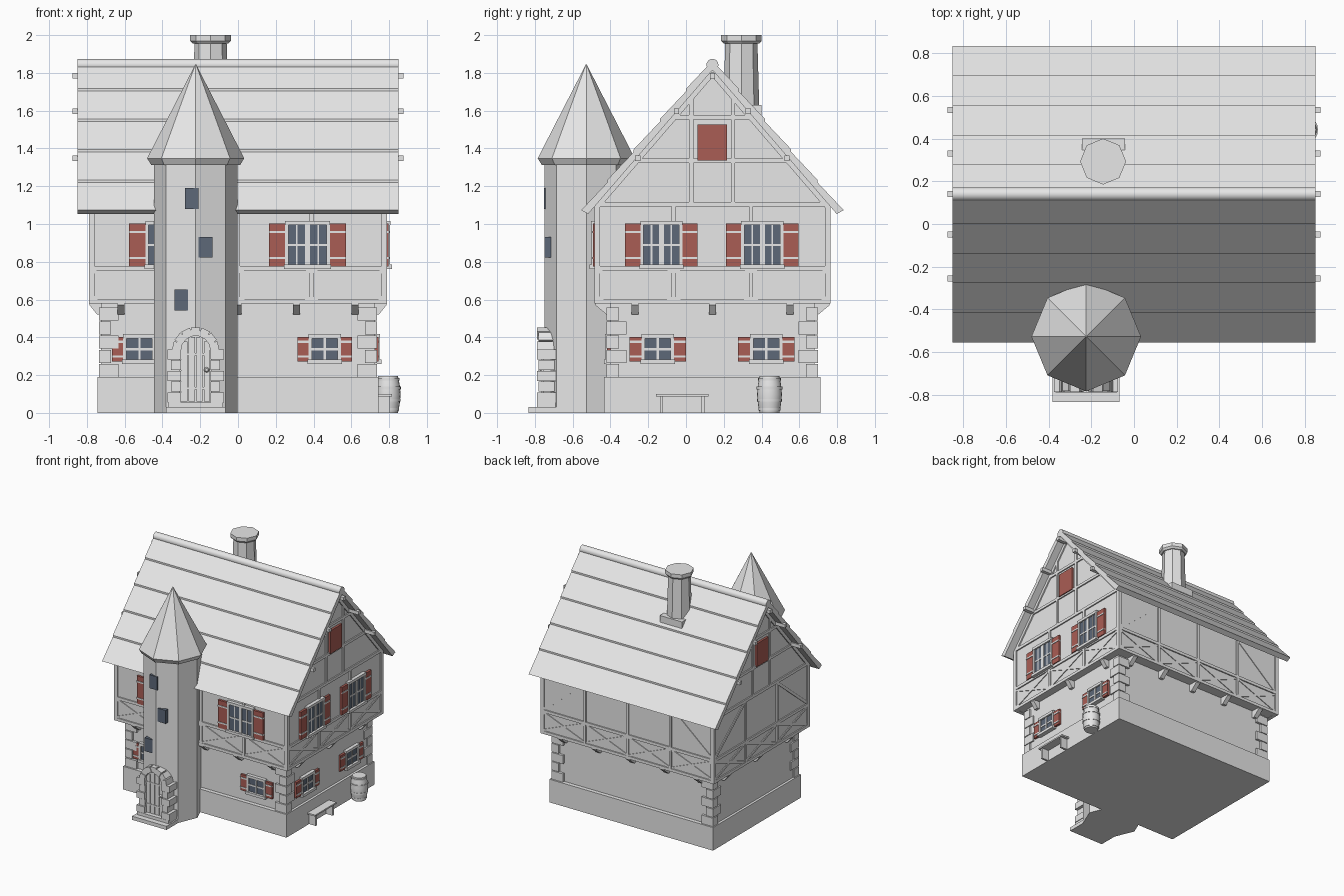
import bpy, bmesh, math
from mathutils import Matrix, Vector

cube = bpy.data.objects.get("Cube")
if cube:
    bpy.data.objects.remove(cube, do_unlink=True)


def material(name, rgb):
    m = bpy.data.materials.new(name)
    m.use_nodes = True
    m.diffuse_color = (*rgb, 1)
    m.node_tree.nodes["Principled BSDF"].inputs["Base Color"].default_value = (*rgb, 1)
    return m


GREY = material("plaster grey", (0.8, 0.8, 0.8))
RED = material("shutter red", (0.4, 0.11, 0.09))
BLUE = material("glass blue", (0.11, 0.14, 0.19))

parts = {}
T, R = Matrix.Translation, Matrix.Rotation


def part(name, mat):
    if name not in parts:
        parts[name] = (bmesh.new(), mat)
    return parts[name][0]


def side(degrees, x=0, y=0.14):
    """Wall frame: local x runs along the wall, local -y points outward."""
    return T((x, y, 0)) @ R(math.radians(degrees), 4, 'Z')


def box(name, M, u, d, z, mat=GREY):
    """Box from ranges along the wall, outward and up."""
    c = Vector(((u[0] + u[1]) / 2, -(d[0] + d[1]) / 2, (z[0] + z[1]) / 2))
    s = Matrix.Diagonal((u[1] - u[0], d[1] - d[0], z[1] - z[0], 1))
    bmesh.ops.create_cube(part(name, mat), size=1, matrix=M @ T(c) @ s)


def beam(name, M, a, b, d, w=0.022):
    """Timber between two (u, z) points on a wall."""
    du, dz = b[0] - a[0], b[1] - a[1]
    L = math.hypot(du, dz) / 2
    F = M @ T(((a[0] + b[0]) / 2, 0, (a[1] + b[1]) / 2)) @ R(-math.atan2(dz, du), 4, 'Y')
    box(name, F, (-L, L), d, (-w / 2, w / 2))


def prism(name, M, pts, d, mat=GREY):
    """Outline in the (u, z) plane, extruded outward."""
    bm = part(name, mat)
    f, k = [[bm.verts.new(M @ Vector((u, -o, z))) for u, z in pts] for o in d]
    bm.faces.new(f)
    bm.faces.new(k[::-1])
    for i in range(len(pts)):
        j = (i + 1) % len(pts)
        bm.faces.new((f[i], k[i], k[j], f[j]))


def lathe(name, M, profile, segs=8, mat=GREY):
    bm = part(name, mat)
    rings = []
    for r, z in profile:
        rings.append([bm.verts.new(M @ Vector((r * math.cos(t), r * math.sin(t), z)))
                      for t in (2 * math.pi * i / segs for i in range(segs))])
    for a, b in zip(rings, rings[1:]):
        for i in range(segs):
            j = (i + 1) % segs
            bm.faces.new((a[i], a[j], b[j], b[i]))
    bm.faces.new(rings[0][::-1])
    bm.faces.new(rings[-1])


FRONT, RIGHT, BACK, LEFT = (side(a) for a in (0, 90, 180, -90))
WORLD = side(0, 0, 0)

# Plinth, ground floor and gabled upper storey
box("plinth", FRONT, (-0.745, 0.745), (-0.573, 0.573), (0, 0.19))
box("ground_floor", FRONT, (-0.725, 0.725), (-0.54, 0.54), (0.18, 0.6))
prism("upper_storey", RIGHT, [(-0.615, 0.58), (0.615, 0.58), (0.615, 1.115),
                              (0, 1.83), (-0.615, 1.115)], (-0.78, 0.78))

# Corner stones
for sx in (-1, 1):
    for sy in (-1, 1):
        for i in range(5):
            lx, ly = (0.105, 0.065) if i % 2 == 0 else (0.065, 0.105)
            u = sorted((sx * 0.737, sx * (0.737 - lx)))
            d = sorted((sy * 0.56, sy * (0.56 - ly)))
            z = 0.19 + i * 0.075
            box("corner_stones", FRONT, u, d, (z, z + 0.069))

# Roof with overlapping courses, ridge roll and purlin ends
def roof_line(o):
    return 1.878 - 1.158 * o


STEP = 0.139
slope = []
for k in range(5):
    slope += [(k * STEP, roof_line(k * STEP) - 0.014),
              ((k + 1) * STEP, roof_line((k + 1) * STEP))]
slope += [(0.658, roof_line(0.658) - 0.063), (0, 1.815)]
for s in (-1, 1):
    prism("roof", RIGHT, [(s * o, z) for o, z in slope], (-0.85, 0.85))
lathe("ridge_roll", T((0, 0.14, 1.842)) @ R(math.pi / 2, 4, 'Y'),
      [(0.032, -0.85), (0.032, 0.85)], 16)
for o, z in ((0, 1.785), (0.19, 1.597), (-0.19, 1.597), (0.395, 1.348), (-0.395, 1.348)):
    box("purlins", RIGHT, (o - 0.014, o + 0.014), (-0.875, 0.875), (z - 0.014, z + 0.014))

# Timber framing and corbels on each wall
walls = [(FRONT, 0.79, 0.615, 4, 0.54, (-0.62, -0.31, 0, 0.31, 0.62), False),
         (BACK, 0.79, 0.615, 4, 0.54, (-0.62, -0.31, 0, 0.31, 0.62), True),
         (RIGHT, 0.625, 0.78, 3, 0.725, (-0.41, 0, 0.41), False),
         (LEFT, 0.625, 0.78, 3, 0.725, (-0.41, 0, 0.41), True)]
for M, half, d, n, low, corbels, braced in walls:
    face, thin = (d - 0.02, d + 0.01), (d - 0.02, d + 0.006)
    for z in (0.59, 0.765, 1.105):
        beam("timber_rails", M, (-half, z), (half, z), face, 0.024)
    width = 2 * (half - 0.011) / n
    posts = [-half + 0.011 + i * width for i in range(n + 1)]
    for i, u in enumerate(posts):
        beam("timber_posts", M, (u, 0.58), (u, 1.1), face)
        if i < n:
            v = posts[i + 1]
            beam("cross_braces", M, (u, 0.6), (v, 0.755), thin, 0.018)
            beam("cross_braces", M, (u, 0.755), (v, 0.6), thin, 0.018)
    if braced:
        for s in (-1, 1):
            beam("long_braces", M, (s * (half - 0.02), 0.775),
                 (s * (half - width), 1.09), thin)
    for u in corbels:
        prism("corbels", M @ T((u, 0, 0)) @ R(-math.pi / 2, 4, 'Z'),
              [(low - 0.02, 0.52), (low + 0.02, 0.52), (d + 0.005, 0.57),
               (d + 0.005, 0.59), (low - 0.02, 0.59)], (-0.018, 0.018))

# Gable framing and hatches
for M in (RIGHT, LEFT):
    d = (0.76, 0.79)
    for z, o in ((1.335, 0.405), (1.565, 0.205)):
        beam("gable_timbers", M, (-o, z), (o, z), d)
    for u in (-0.112, 0.108):
        beam("gable_timbers", M, (u, 1.1), (u, 1.68), d)
    for s in (-1, 1):
        beam("gable_timbers", M, (0, 1.8), (s * 0.61, 1.8 - 1.158 * 0.61), d, 0.03)
    box("gable_hatch", M, (-0.078, 0.076), (0.77, 0.798), (1.337, 1.528), RED)


def window(M, u, d, half, z0, z1, shutter, double):
    """Framed window with glass, bars, sill and a pair of banded shutters."""
    rim = 0.018
    box("window_glass", M, (u - half, u + half), (d, d + 0.015), (z0, z1), BLUE)
    for s in (-1, 1):
        a, b = sorted((u + s * half, u + s * (half - rim)))
        box("window_frames", M, (a, b), (d, d + 0.025), (z0, z1))
        a, b = sorted((u + s * half, u + s * (half + shutter)))
        box("shutters", M, (a, b), (d, d + 0.018), (z0, z1), RED)
        for t in (0.2, 0.8):
            z = z0 + t * (z1 - z0)
            box("shutter_bands", M, (a, b), (d, d + 0.022), (z - 0.006, z + 0.006))
        if double:
            c = u + s * half * 0.47
            box("window_bars", M, (c - 0.004, c + 0.004), (d, d + 0.018), (z0, z1))
    m, h = (z0 + z1) / 2, 0.013 if double else 0.006
    box("window_bars", M, (u - h, u + h), (d, d + 0.021), (z0, z1))
    box("window_bars", M, (u - half, u + half), (d, d + 0.019), (m - 0.006, m + 0.006))
    box("window_sills", M, (u - half - 0.005, u + half + 0.005), (d, d + 0.035),
        (z0 - 0.012, z0 + 0.01))
    box("window_frames", M, (u - half, u + half), (d, d + 0.028), (z1 - 0.008, z1 + 0.014))


for u in (-0.372, 0.368):
    window(FRONT, u, 0.615, 0.119, 0.775, 1.003, 0.086, True)
for u in (-0.27, 0.264):
    window(RIGHT, u, 0.78, 0.112, 0.775, 1.003, 0.08, True)
for u in (-0.522, 0.459):
    window(FRONT, u, 0.54, 0.086, 0.272, 0.403, 0.058, False)
for u in (-0.29, 0.285):
    window(RIGHT, u, 0.725, 0.086, 0.272, 0.403, 0.063, False)

# Stair tower with pointed roof and small windows
TOWER = T((-0.224, -0.528, 0))
lathe("tower", TOWER, [(0.222, 0), (0.222, 1.33)])
lathe("tower_roof", TOWER, [(0.235, 1.312), (0.257, 1.348), (0.002, 1.845)])
for x, z, d in ((-0.245, 1.135, 0.753), (-0.172, 0.877, 0.748), (-0.3, 0.597, 0.738)):
    box("tower_windows", WORLD, (x - 0.036, x + 0.036), (0.64, d), (z - 0.055, z + 0.055), BLUE)

# Entrance: steps, plank door and stone arch
DOOR = side(0, -0.224, 0)
box("steps", DOOR, (-0.157, 0.157), (0.65, 0.835), (0, 0.03))
box("steps", DOOR, (-0.145, 0.145), (0.65, 0.79), (0.03, 0.055))
SPRING = 0.33
arc = [math.pi * i / 12 for i in range(13)]
prism("door", DOOR, [(-0.085, 0.05), (0.085, 0.05)] +
      [(0.085 * math.cos(t), SPRING + 0.085 * math.sin(t)) for t in arc], (0.65, 0.756))
for u in (-0.06, -0.02, 0.02, 0.06):
    top = SPRING + math.sqrt(0.08 ** 2 - u * u) - 0.006
    box("door_planks", DOOR, (u - 0.017, u + 0.017), (0.7, 0.764), (0.06, top))
for z in (0.13, 0.31):
    box("door_hinges", DOOR, (-0.08, 0.05), (0.75, 0.768), (z - 0.006, z + 0.006))
lathe("door_knob", DOOR @ T((0.058, -0.76, 0.228)) @ R(math.pi / 2, 4, 'X'),
      [(0.008, 0), (0.014, 0.01), (0.008, 0.02)], 12)
for i in range(5):
    w, z = (0.15 if i % 2 == 0 else 0.13), 0.055 + i * 0.057
    for s in (-1, 1):
        u = sorted((s * 0.078, s * w))
        box("door_jambs", DOOR, u, (0.66, 0.788 - 0.006 * (i % 2)), (z, z + 0.053))
for i in range(7):
    F = DOOR @ T((0, 0, SPRING)) @ R(math.radians(-78 + 26 * i), 4, 'Y')
    box("door_arch", F, (-0.024, 0.024), (0.66, 0.788 - 0.006 * (i % 2)), (0.076, 0.123))

# Chimney
CHIMNEY = T((-0.145, 0.293, 0))
box("chimney_base", WORLD, (-0.243, -0.042), (-0.4, -0.22), (1.5, 1.63))
lathe("chimney", CHIMNEY, [(0.098, 1.5), (0.085, 1.97)])
lathe("chimney_cap", CHIMNEY, [(0.094, 1.955), (0.108, 1.97), (0.108, 2.0)])

# Barrel with hoops, and bench
BARREL = T((0.795, 0.442, 0))
lathe("barrel", BARREL, [(0.052, 0), (0.061, 0.045), (0.066, 0.098),
                         (0.061, 0.15), (0.052, 0.195)], 20)
for z, r in ((0.012, 0.058), (0.06, 0.066), (0.125, 0.068), (0.172, 0.06)):
    lathe("barrel_hoops", BARREL, [(r, z), (r, z + 0.014)], 20)
box("bench_seat", RIGHT, (-0.3, -0.02), (0.735, 0.815), (0.088, 0.1))
for u in (-0.27, -0.05):
    box("bench_legs", RIGHT, (u - 0.008, u + 0.008), (0.745, 0.805), (0, 0.09))

# Turn the collected parts into objects
for name, (bm, mat) in parts.items():
    bmesh.ops.recalc_face_normals(bm, faces=bm.faces)
    mesh = bpy.data.meshes.new(name)
    bm.to_mesh(mesh)
    bm.free()
    mesh.materials.append(mat)
    ob = bpy.data.objects.new(name, mesh)
    bpy.context.collection.objects.link(ob)
    if name in ("ridge_roll", "barrel", "barrel_hoops", "door_knob"):
        bpy.ops.object.select_all(action='DESELECT')
        ob.select_set(True)
        bpy.context.view_layer.objects.active = ob
        bpy.ops.object.shade_smooth_by_angle()
